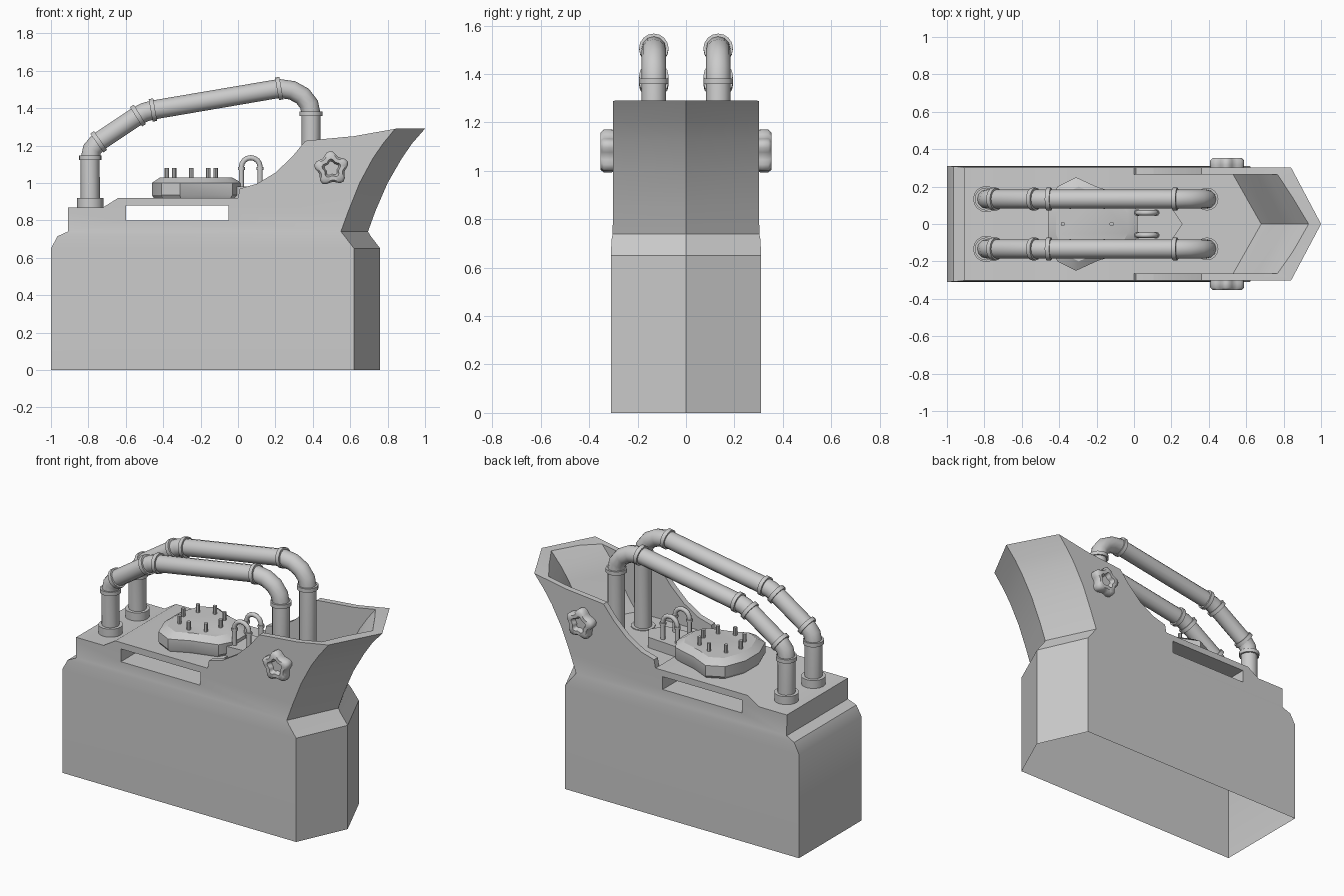
import bpy, bmesh
from math import sin, cos, pi, radians
from mathutils import Vector

if "Cube" in bpy.data.objects:
    bpy.data.objects.remove(bpy.data.objects["Cube"])


def finish(name, bm, angle=35):
    bmesh.ops.recalc_face_normals(bm, faces=bm.faces)
    me = bpy.data.meshes.new(name)
    bm.to_mesh(me)
    bm.free()
    ob = bpy.data.objects.new(name, me)
    bpy.context.collection.objects.link(ob)
    smooth(ob, angle)
    return ob


def smooth(ob, angle=35):
    bpy.ops.object.select_all(action='DESELECT')
    ob.select_set(True)
    bpy.context.view_layer.objects.active = ob
    bpy.ops.object.shade_smooth_by_angle(angle=radians(angle))


def loft(name, rings, angle=35):
    """Skin a list of equal-length point rings, capped at both ends."""
    bm = bmesh.new()
    vs = [[bm.verts.new(p) for p in r] for r in rings]
    n = len(vs[0])
    for a, b in zip(vs, vs[1:]):
        for i in range(n):
            bm.faces.new((a[i], a[(i + 1) % n], b[(i + 1) % n], b[i]))
    bm.faces.new(vs[0])
    bm.faces.new(vs[-1])
    return finish(name, bm, angle)


def rod(name, a, b, r, seg=12):
    a, b = Vector(a), Vector(b)
    q = (b - a).to_track_quat('Z', 'Y')
    ring = [q @ Vector((r * cos(2 * pi * i / seg), r * sin(2 * pi * i / seg), 0)) for i in range(seg)]
    return loft(name, [[p + a for p in ring], [p + b for p in ring]], 40)


def tube(name, pts, r, res=4):
    cu = bpy.data.curves.new(name, 'CURVE')
    cu.dimensions = '3D'
    cu.bevel_depth, cu.bevel_resolution, cu.use_fill_caps = r, res, True
    sp = cu.splines.new('POLY')
    sp.points.add(len(pts) - 1)
    for p, c in zip(sp.points, pts):
        p.co = (*c, 1)
    ob = bpy.data.objects.new(name, cu)
    bpy.context.collection.objects.link(ob)
    bpy.ops.object.select_all(action='DESELECT')
    ob.select_set(True)
    bpy.context.view_layer.objects.active = ob
    bpy.ops.object.convert(target='MESH')
    smooth(bpy.context.object, 50)


def bow(z, back, corner, tip, h):
    """Five-sided outline with a pointed front end."""
    return [(back, -h, z), (corner, -h, z), (tip, 0, z), (corner, h, z), (back, h, z)]


def cut(ob, cutter):
    m = ob.modifiers.new('cut', 'BOOLEAN')
    m.operation, m.solver, m.object = 'DIFFERENCE', 'EXACT', cutter
    bpy.context.view_layer.objects.active = ob
    bpy.ops.object.modifier_apply(modifier=m.name)
    bpy.data.objects.remove(cutter)


def prism(name, xz, h):
    return loft(name, [[(x, y, z) for x, z in xz] for y in (-h, h)])


# Tank with flared spout
body = loft('tank_body', [bow(*r) for r in (
    (0, -1, .62, .76, .31), (.65, -1, .62, .76, .31), (.715, -.965, .57, .71, .308),
    (.74, -.91, .55, .695, .303), (.85, -.91, .59, .735, .302), (1.0, -.91, .65, .80, .302),
    (1.13, -.91, .72, .875, .302), (1.21, -.91, .775, .93, .302), (1.29, -.91, .84, 1.0, .302))])

# Top edge of the walls
cut(body, prism('top_cutter', [
    (-1.2, .87), (-.72, .87), (-.64, .92), (0, .92), (.01, .97), (.1, .995), (.2, 1.055),
    (.29, 1.14), (.36, 1.225), (.46, 1.235), (.62, 1.25), (.85, 1.291), (1.2, 1.291),
    (1.2, 1.6), (-1.2, 1.6)], .5))
# Spout cavity
cut(body, loft('spout_cutter', [bow(*r) for r in (
    (.915, 0, .53, .68, .265), (1.0, 0, .59, .74, .265), (1.13, 0, .66, .81, .265),
    (1.21, 0, .715, .865, .265), (1.35, 0, .825, .985, .265))]))
# Side slot running through the tank
cut(body, prism('slot_cutter', [(-.6, .8), (-.05, .8), (-.05, .88), (-.6, .88)], .5))
# Open underside
bm = bmesh.new()
bm.from_mesh(body.data)
bmesh.ops.delete(bm, geom=[f for f in bm.faces if all(v.co.z < .001 for v in f.verts)],
                 context='FACES_ONLY')
bm.to_mesh(body.data)
bm.free()
smooth(body, 35)

# Pipe handles with collars and feet
path = [(-.79, .87), (-.79, 1.13), (-.78, 1.18), (-.745, 1.22), (-.55, 1.35), (-.5, 1.378),
        (-.455, 1.39), (.22, 1.505), (.29, 1.495), (.345, 1.465), (.38, 1.42), (.39, 1.37), (.39, .9)]
collars = [(-.79, 1.135, 90), (-.745, 1.22, 35), (-.535, 1.36, 32), (-.455, 1.39, 10),
           (.22, 1.505, 10), (.39, 1.37, 90)]
for y in (-.133, .133):
    tube('pipe_handle', [(x, y, z) for x, z in path], .051)
    for x, z, a in collars:
        d = Vector((cos(radians(a)), 0, sin(radians(a)))) * .012
        c = Vector((x, y, z))
        rod('pipe_collar', c - d, c + d, .061, 16)
    for x in (-.79, .39):
        rod('pipe_foot', (x, y, .86), (x, y, .92), .07, 16)

# Filler lid with tongue
half = [(-.46, .07), (-.41, .2), (-.31, .25), (-.19, .195), (-.03, .15), (.02, .06)]
outline = half + [(x, -y) for x, y in reversed(half)]


def scaled(s, z):
    return [(-.24 + (x + .24) * s, y * s, z) for x, y in outline]


loft('filler_lid', [scaled(.9, .9), scaled(1, .935), scaled(1, 1.0), scaled(.8, 1.03)], 30)
tongue = [(-.2, .12), (.2, .09), (.26, 0), (.2, -.09), (-.2, -.12)]
loft('lid_tongue', [[(x, y, z) for x, y in tongue] for z in (.91, .98)])

# Lid bolts
for i in range(8):
    x, y = -.25 + .13 * cos(i * pi / 4), .13 * sin(i * pi / 4)
    rod('lid_bolt', (x, y, 1.0), (x, y, 1.08), .012, 8)

# Wire loops on the tongue, side knobs
for s in (-1, 1):
    arch = [(.068 - .05 * cos(i * pi / 8), s * .06, 1.085 + .05 * sin(i * pi / 8)) for i in range(9)]
    tube('lid_loop', [(.018, s * .06, .97)] + arch + [(.118, s * .06, .97)], .014, 2)
    for x in (.018, .118):
        rod('loop_collar', (x, s * .06, 1.07), (x, s * .06, 1.085), .019, 10)

    rings = []
    for d, k in ((.28, .95), (.315, 1), (.34, 1), (.354, .85), (.354, .55), (.325, .42)):
        ring = []
        for i in range(30):
            a = 2 * pi * i / 30
            r = (.083 + .012 * cos(5 * (a - radians(95)))) * k
            ring.append((.5 + r * cos(a), s * d, 1.077 + r * sin(a)))
        rings.append(ring)
    loft('side_knob', rings, 50)
